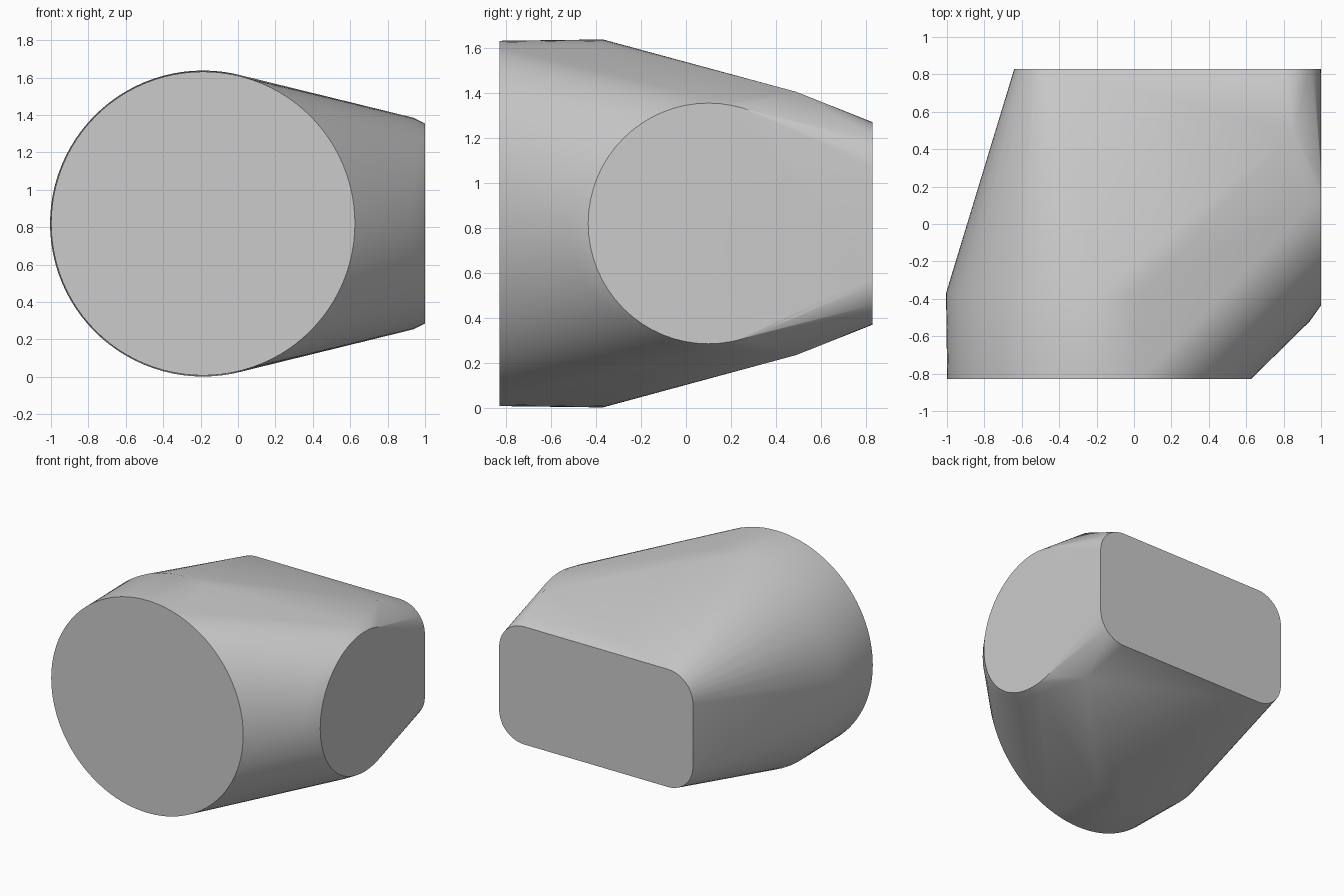
import bpy, bmesh
from math import sin, cos, pi, radians

cube = bpy.data.objects.get("Cube")
if cube:
    bpy.data.objects.remove(cube)

MID = 0.82  # height of the symmetry plane


def arc(cu, cv, ru, rv, start, end, n):
    """Points on an elliptical arc, angles in degrees."""
    return [(cu + ru * cos(radians(start + (end - start) * i / n)),
             cv + rv * sin(radians(start + (end - start) * i / n))) for i in range(n + 1)]


points = []

# Round front end: a short barrel along y
for y, r in ((-0.83, 0.812), (-0.37, 0.818)):
    points += [(x, y, z) for x, z in arc(-0.187, MID, r, r, 0, 360, 96)[:-1]]

# Round side port, with a chamfer ring on its front half
points += [(1.0, y, z) for y, z in arc(0.1, MID, 0.535, 0.535, 0, 360, 64)[:-1]]
points += [(0.94, y, z) for y, z in arc(0.1, MID, 0.62, 0.565, 90, 270, 24)]

# Back end: rounded rectangle
R = 0.21
for i, (cx, cz) in enumerate(((1 - R, 1.27 - R), (-0.64 + R, 1.27 - R),
                              (-0.64 + R, 0.37 + R), (1 - R, 0.37 + R))):
    points += [(x, 0.83, z) for x, z in arc(cx, cz, R, R, 90 * i, 90 * i + 90, 10)]

# Shoulder corners between the port and the back end
points += [(0.85, 0.49, MID + s * 0.585) for s in (1, -1)]

# Wrap everything in one taut skin
bm = bmesh.new()
for p in points:
    bm.verts.new(p)
hull = bmesh.ops.convex_hull(bm, input=bm.verts[:])
loose = {g for g in hull["geom_interior"] + hull["geom_unused"]
         if isinstance(g, bmesh.types.BMVert)}
bmesh.ops.delete(bm, geom=list(loose), context='VERTS')
bmesh.ops.dissolve_limit(bm, angle_limit=radians(0.3), verts=bm.verts[:], edges=bm.edges[:])
bmesh.ops.recalc_face_normals(bm, faces=bm.faces[:])
mesh = bpy.data.meshes.new("housing")
bm.to_mesh(mesh)
bm.free()

housing = bpy.data.objects.new("housing", mesh)
bpy.context.collection.objects.link(housing)

# Plain grey
grey = bpy.data.materials.new("plain grey")
grey.use_nodes = True
colour = (0.6, 0.6, 0.6, 1)
grey.diffuse_color = colour
grey.node_tree.nodes["Principled BSDF"].inputs["Base Color"].default_value = colour
mesh.materials.append(grey)

# Smooth skin, crisp rims
bpy.ops.object.select_all(action='DESELECT')
housing.select_set(True)
bpy.context.view_layer.objects.active = housing
bpy.ops.object.shade_smooth_by_angle(angle=radians(30))
